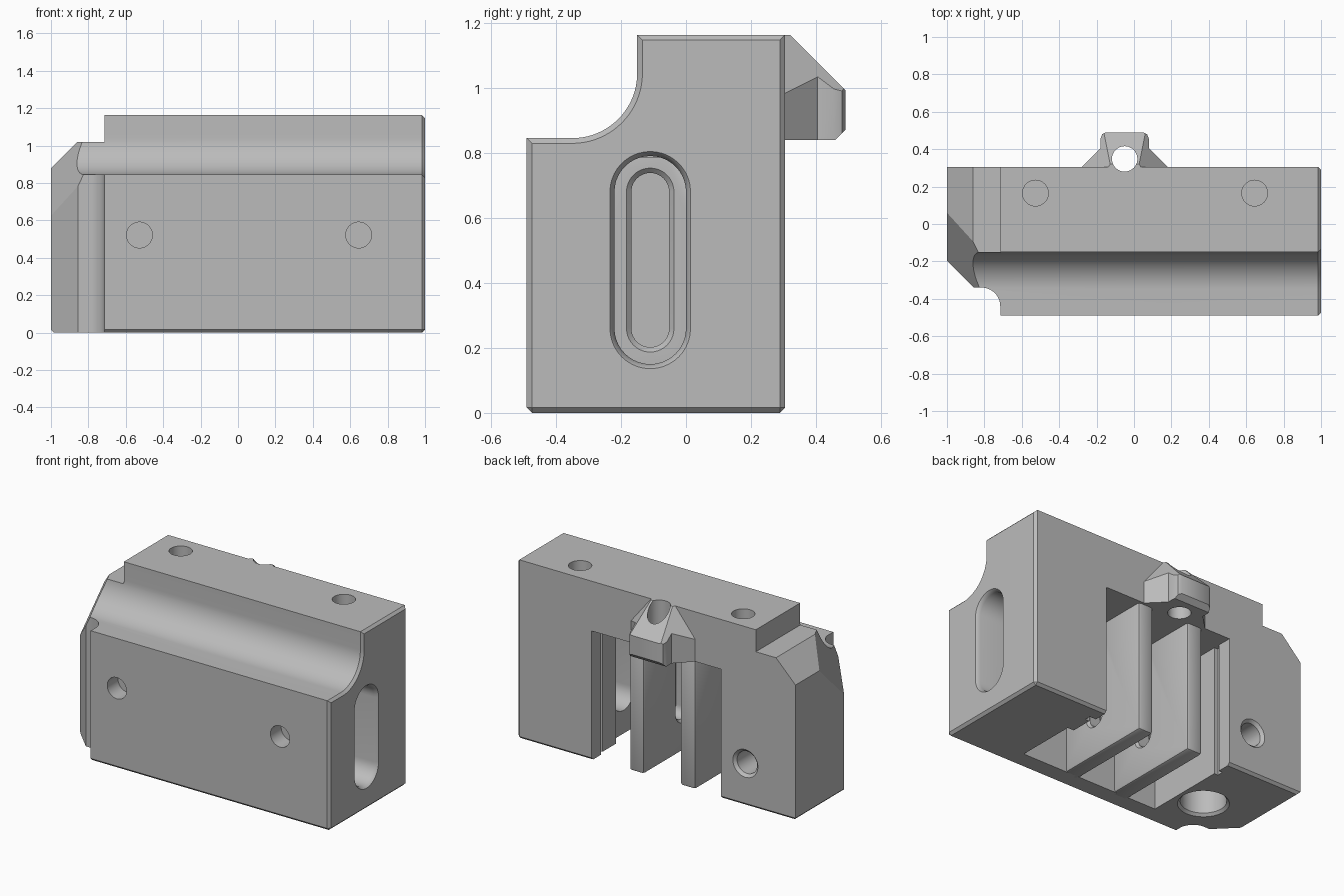
import bpy, bmesh
from math import sin, cos, pi
from mathutils import Vector

cube = bpy.data.objects.get("Cube")
if cube:
    bpy.data.objects.remove(cube, do_unlink=True)

grey = bpy.data.materials.new("plain grey")
grey.use_nodes = True
colour = (0.5, 0.5, 0.5, 1)
grey.diffuse_color = colour
grey.node_tree.nodes["Principled BSDF"].inputs["Base Color"].default_value = colour


def loft(name, sections):
    """Closed solid through matching rings of points."""
    bm = bmesh.new()
    rings = [[bm.verts.new(p) for p in ring] for ring in sections]
    for a, b in zip(rings, rings[1:]):
        for i in range(len(a)):
            j = (i + 1) % len(a)
            bm.faces.new((a[i], a[j], b[j], b[i]))
    bm.faces.new(rings[0])
    bm.faces.new(rings[-1])
    bmesh.ops.recalc_face_normals(bm, faces=bm.faces)
    mesh = bpy.data.meshes.new(name)
    bm.to_mesh(mesh)
    bm.free()
    mesh.materials.append(grey)
    obj = bpy.data.objects.new(name, mesh)
    bpy.context.collection.objects.link(obj)
    return obj


def prism(name, profile, axis, lo, hi):
    """Extrude a 2D profile along one axis."""
    def place(p, d):
        p = list(p)
        p.insert("xyz".index(axis), d)
        return p
    return loft(name, [[place(p, d) for p in profile] for d in (lo, hi)])


def arc(cx, cy, r, start, end, n=20):
    return [(cx + r * cos(start + (end - start) * i / n),
             cy + r * sin(start + (end - start) * i / n)) for i in range(n + 1)]


def apply_modifier(obj, mod):
    bpy.context.view_layer.objects.active = obj
    bpy.ops.object.modifier_apply(modifier=mod.name)


def combine(obj, tool, operation="DIFFERENCE"):
    tool.hide_render = True
    mod = obj.modifiers.new("combine", "BOOLEAN")
    mod.operation, mod.solver, mod.object = operation, "EXACT", tool
    apply_modifier(obj, mod)
    bpy.data.objects.remove(tool, do_unlink=True)


def slice_off(obj, point, normal):
    """Remove everything on the normal side of a plane and cap the cut."""
    bm = bmesh.new()
    bm.from_mesh(obj.data)
    cut = bmesh.ops.bisect_plane(bm, geom=bm.verts[:] + bm.edges[:] + bm.faces[:],
                                 plane_co=point, plane_no=Vector(normal).normalized(),
                                 clear_outer=True)
    edges = [e for e in cut["geom_cut"] if isinstance(e, bmesh.types.BMEdge)]
    bmesh.ops.holes_fill(bm, edges=edges, sides=0)
    bmesh.ops.recalc_face_normals(bm, faces=bm.faces)
    bm.to_mesh(obj.data)
    bm.free()


def drill(obj, start, direction, depth, radius, sink=0.0):
    """Blind round hole, optionally with a countersunk rim."""
    d = Vector(direction)
    u = d.orthogonal().normalized()
    v = d.cross(u)
    steps = [(-0.01, radius + sink + (0.01 if sink else 0))]
    if sink:
        steps.append((sink, radius))
    steps.append((depth, radius))
    rings = [[Vector(start) + d * t + u * p + v * q
              for p, q in arc(0, 0, r, 0, 2 * pi, 40)[:-1]] for t, r in steps]
    combine(obj, loft("drill", rings))


def long_slot(obj, steps):
    """Round-ended slot along x, given (x, radius) steps."""
    rings = []
    for x, r in steps:
        ring = arc(-0.11, 0.68, r, 0, pi) + arc(-0.11, 0.26, r, pi, 2 * pi)
        rings.append([(x, y, z) for y, z in ring])
    combine(obj, loft("slot", rings))


def finish(obj):
    bpy.ops.object.select_all(action="DESELECT")
    obj.select_set(True)
    bpy.context.view_layer.objects.active = obj
    bpy.ops.object.shade_smooth_by_angle(angle=0.5)


# Main block with the rounded channel along its front top edge
profile = [(-0.49, 0), (0.305, 0), (0.305, 1.163), (-0.15, 1.163)]
profile += arc(-0.35, 1.045, 0.2, 0, -pi / 2) + [(-0.49, 0.845)]
body = prism("main_block", profile, "x", -1, 1)

# Small chamfer round the right end and the underside
bm = bmesh.new()
bm.from_mesh(body.data)
rim = [e for e in bm.edges if all(v.co.x > 0.99 for v in e.verts)
       or all(v.co.z < 0.01 for v in e.verts)]
bmesh.ops.bevel(bm, geom=rim, offset=0.016, segments=1, affect="EDGES")
bm.to_mesh(body.data)
bm.free()

# Left end: slanted corner, lowered sloping top, coved and chamfered front
slice_off(body, (-1, 0.06, 0.88), (-2.1, -1, 1))
combine(body, prism("top_cut", [(-1.1, 0.78), (-0.86, 1.02), (-0.715, 1.02),
                                (-0.715, 1.3), (-1.1, 1.3)], "y", -1, 1))
cove = [(-1.1, -0.6), (-0.715, -0.6)] + arc(-0.815, -0.44, 0.1, 0, pi / 2)
cove += [(-0.855, -0.34), (-1.1, -0.095)]
combine(body, prism("cove_cut", cove, "z", -1, 2))

# Rear lug with sloping top and chamfered underside
half = [(0.25, 0.285), (0.235, 0.3), (0.13, 0.405), (0.13, 0.455), (0.12, 0.48), (0.1, 0.49)]
plan = [(-0.05 + x, y) for x, y in half] + [(-0.05 - x, y) for x, y in reversed(half)]
lug = prism("rear_lug", plan, "z", 0.84, 1.163)
slice_off(lug, (0, 0.32, 1.163), (0, 1, 1))
slice_off(lug, (0, 0.46, 0.84), (0, 1, -1))
for side in (-1, 1):
    slice_off(lug, (-0.05 + side * 0.13, 0.45, 1.0), (side, 0.6, 0.8))
combine(body, lug, "UNION")

# Pocket open to the back and underside, with grooved side walls
pocket = [(0.464, 0.4), (0.464, 0.21), (0.51, 0.21), (0.51, 0.17), (0.48, 0.17),
          (0.48, 0.03), (0.525, 0.03), (0.525, -0.05), (-0.464, -0.05),
          (-0.464, 0.17), (-0.49, 0.17), (-0.49, 0.21), (-0.464, 0.21), (-0.464, 0.4)]
keep_lug = [(x, min(y, 0.306)) for x, y in pocket]
combine(body, prism("pocket_rear", keep_lug, "z", -0.1, 0.84))
front = [(0.525, 0.0), (0.525, -0.365), (-0.464, -0.365), (-0.464, 0.0)]
combine(body, prism("pocket_front", front, "z", -0.1, 0.785))

# Bolt holes, clamp bore, set-screw hole and lug hole
for x in (-0.527, 0.645):
    drill(body, (x, 0.165, 1.163), (0, 0, -1), 0.25, 0.069)
    drill(body, (x, -0.49, 0.522), (0, 1, 0), 0.11, 0.069)
drill(body, (-0.64, -0.138, 0), (0, 0, 1), 0.45, 0.135, 0.016)
drill(body, (-0.64, 0.305, 0.275), (0, -1, 0), 0.33, 0.072, 0.018)
drill(body, (-0.05, 0.348, 1.163), (0, 0, -1), 0.5, 0.068)

# Long slot through the right end
long_slot(body, [(1.01, 0.132), (0.995, 0.12), (0.975, 0.11), (0.45, 0.11)])
finish(body)

# Slotted ribs standing inside the pocket
rib_shape = [(-0.4, 0), (0.29, 0), (0.29, 0.86), (-0.08, 0.86), (-0.08, 0.81), (-0.4, 0.81)]
for name, lo, hi in (("right_rib", 0.1, 0.205), ("left_rib", -0.27, -0.16)):
    rib = prism(name, rib_shape, "x", lo, hi)
    bevel = rib.modifiers.new("soft_edges", "BEVEL")
    bevel.width, bevel.segments = 0.016, 2
    apply_modifier(rib, bevel)
    long_slot(rib, [(hi + 0.01, 0.083), (hi - 0.015, 0.058),
                    (lo + 0.015, 0.058), (lo - 0.01, 0.083)])
    finish(rib)
